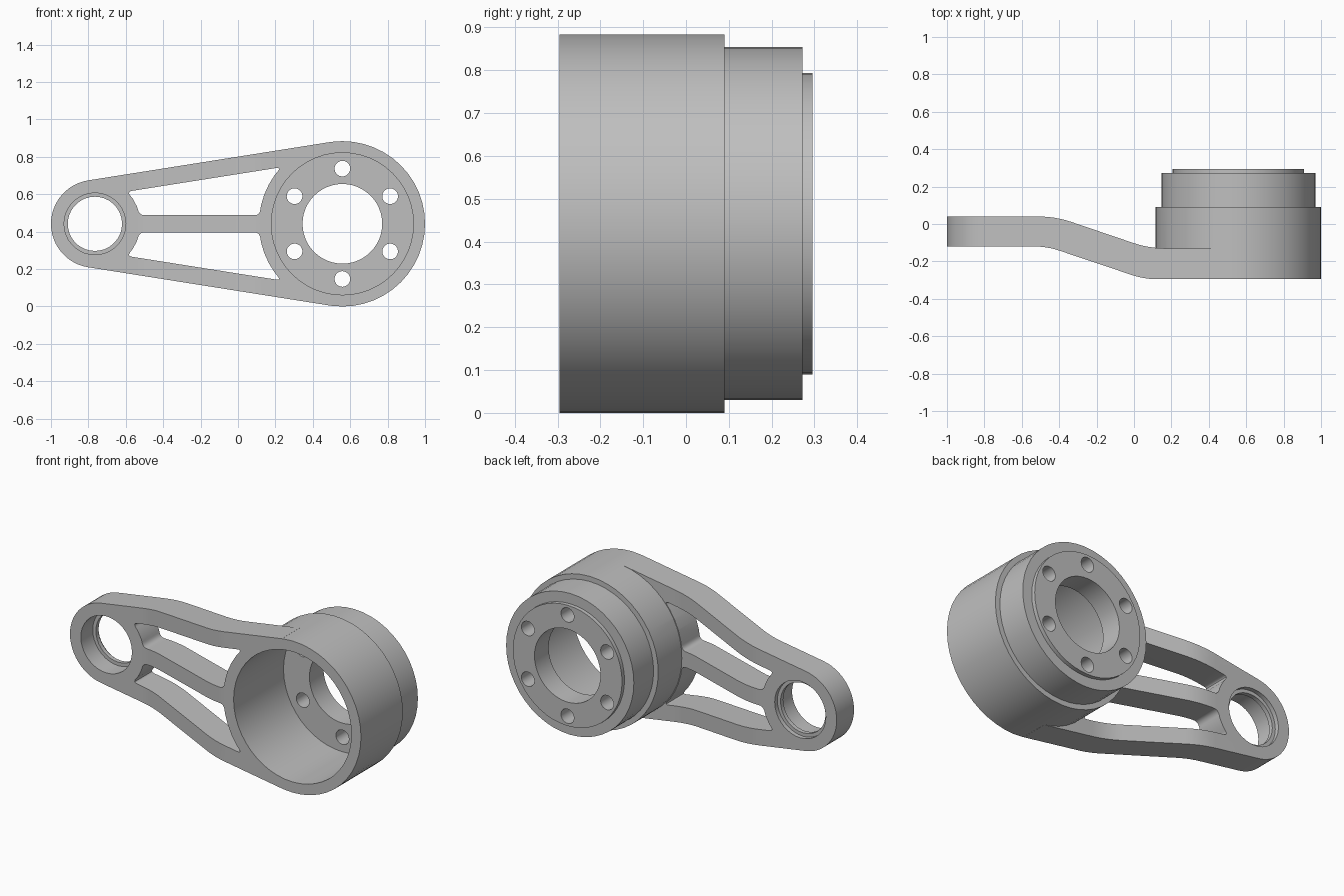
import bpy, bmesh
from math import sin, cos, asin, acos, pi, radians
from mathutils import Vector

if "Cube" in bpy.data.objects:
    bpy.data.objects.remove(bpy.data.objects["Cube"], do_unlink=True)

# Main dimensions
MID_Z = 0.442
HUB_X, HUB_R = 0.558, 0.442
EYE_X, EYE_R = -0.765, 0.235
FRONT, STEP = -0.295, 0.09
RAIL, WEB = 0.092, 0.046
SEGMENTS = 48
tilt = pi / 2 + asin((HUB_R - EYE_R) / (HUB_X - EYE_X))   # angle of the tangent normal

metal = bpy.data.materials.new("satin_grey_metal")
metal.use_nodes = True
grey = (0.52, 0.52, 0.52, 1)
metal.diffuse_color = grey
metal.node_tree.nodes["Principled BSDF"].inputs["Base Color"].default_value = grey


def finish(name, bm):
    bmesh.ops.recalc_face_normals(bm, faces=bm.faces)
    mesh = bpy.data.meshes.new(name)
    bm.to_mesh(mesh)
    bm.free()
    mesh.materials.append(metal)
    obj = bpy.data.objects.new(name, mesh)
    bpy.context.collection.objects.link(obj)
    return obj


def prism(name, outline, low, high, along_z=False):
    """Extrude a flat outline along y, or along z."""
    bm = bmesh.new()
    place = (lambda p, h: (p[0], p[1], h)) if along_z else (lambda p, h: (p[0], h, p[1]))
    rings = [[bm.verts.new(place(p, h)) for p in outline] for h in (low, high)]
    for ring in rings:
        bm.faces.new(ring)
    for i in range(len(outline)):
        a, b = rings
        bm.faces.new((a[i - 1], a[i], b[i], b[i - 1]))
    return finish(name, bm)


def turned(name, x, z, profile, segments=SEGMENTS):
    """Solid of revolution about a y-parallel axis; profile is (radius, y)."""
    bm = bmesh.new()
    rings = [[bm.verts.new((x + r * cos(2 * pi * i / segments), y,
                            z + r * sin(2 * pi * i / segments)))
              for i in range(segments)] for r, y in profile]
    bm.faces.new(rings[0])
    bm.faces.new(rings[-1])
    for a, b in zip(rings, rings[1:]):
        for i in range(segments):
            bm.faces.new((a[i - 1], a[i], b[i], b[i - 1]))
    return finish(name, bm)


def combine(target, tool, operation):
    """Apply a boolean and discard the tool."""
    mod = target.modifiers.new(operation.lower(), 'BOOLEAN')
    mod.operation, mod.solver, mod.object = operation, 'EXACT', tool
    bpy.context.view_layer.objects.active = target
    bpy.ops.object.modifier_apply(modifier=mod.name)
    bpy.data.objects.remove(tool, do_unlink=True)


def rounded(points, steps=6):
    """Outline from (x, y, tangent length); zero keeps a sharp corner."""
    out = []
    for i, (x, y, t) in enumerate(points):
        p = Vector((x, y))
        if not t:
            out.append(p)
            continue
        a = p + (Vector(points[i - 1][:2]) - p).normalized() * t
        b = p + (Vector(points[(i + 1) % len(points)][:2]) - p).normalized() * t
        for k in range(steps + 1):
            s = k / steps
            out.append(a * (1 - s) ** 2 + p * 2 * s * (1 - s) + b * s * s)
    return out


def arc(x, r, start, end, steps):
    return [(x + r * cos(start + (end - start) * k / steps),
             MID_Z + r * sin(start + (end - start) * k / steps)) for k in range(steps + 1)]


# Cranked slab that gives the arm its S-bend
slab = rounded([(-1.2, -0.12, 0), (-0.465, -0.12, 0.07), (0.055, FRONT, 0.07), (0.9, FRONT, 0),
                (0.9, -0.13, 0), (0.08, -0.13, 0.09), (-0.42, 0.04, 0.09), (-1.2, 0.04, 0)])
arm = prism("crank_arm", slab, -0.2, 1.2, along_z=True)

# Tapered arm outline, tangent to the eye and the hub
outline = arc(EYE_X, EYE_R, tilt, 2 * pi - tilt, 24)
hub_top = (HUB_X + HUB_R * cos(tilt), MID_Z + HUB_R * sin(tilt))
outline += [(hub_top[0], 2 * MID_Z - hub_top[1]), (HUB_X, MID_Z), hub_top]
combine(arm, prism("outline_tool", outline, -1, 1), 'INTERSECT')

# Two mirrored lightening windows beside the middle web
hub_edge, eye_edge = HUB_R + 0.004, EYE_R + 0.008
right_edge = arc(HUB_X, hub_edge, tilt + acos((HUB_R - RAIL) / hub_edge),
                 pi - asin(WEB / hub_edge), 5)
left_edge = arc(EYE_X, eye_edge, asin(WEB / eye_edge),
                tilt - acos((EYE_R - RAIL) / eye_edge), 3)
window = []
for edge in (right_edge, left_edge):
    window += [(x, z, 0.028 if k in (0, len(edge) - 1) else 0) for k, (x, z) in enumerate(edge)]
for side in (1, -1):
    shape = [(x, MID_Z + side * (z - MID_Z), t) for x, z, t in window]
    combine(arm, prism("window_tool", rounded(shape), -1, 1), 'DIFFERENCE')

# Stepped hub drum fused to the arm
drum = turned("drum_tool", HUB_X, MID_Z,
              [(HUB_R, FRONT), (HUB_R, STEP), (0.412, STEP), (0.412, 0.272),
               (0.352, 0.272), (0.352, 0.295)])
combine(arm, drum, 'UNION')

# Deep front cavity and central through hole
cavity = turned("cavity_tool", HUB_X, MID_Z, [(0.38, -1), (0.38, 0.165), (0.213, 0.165), (0.213, 1)])
combine(arm, cavity, 'DIFFERENCE')

# Ring of six bolt holes
for i in range(6):
    a = radians(30 + 60 * i)
    hole = turned("bolt_tool", HUB_X + 0.295 * cos(a), MID_Z + 0.295 * sin(a),
                  [(0.042, 0), (0.042, 1)], 20)
    combine(arm, hole, 'DIFFERENCE')

# Bearing bore in the eye with a narrow retaining lip
bore = turned("bore_tool", EYE_X, MID_Z,
              [(0.165, -1), (0.165, -0.01), (0.145, -0.01), (0.145, 0.015),
               (0.165, 0.015), (0.165, 1)], 36)
combine(arm, bore, 'DIFFERENCE')

bpy.ops.object.select_all(action='DESELECT')
arm.select_set(True)
bpy.context.view_layer.objects.active = arm
bpy.ops.object.shade_smooth_by_angle(angle=radians(30))
